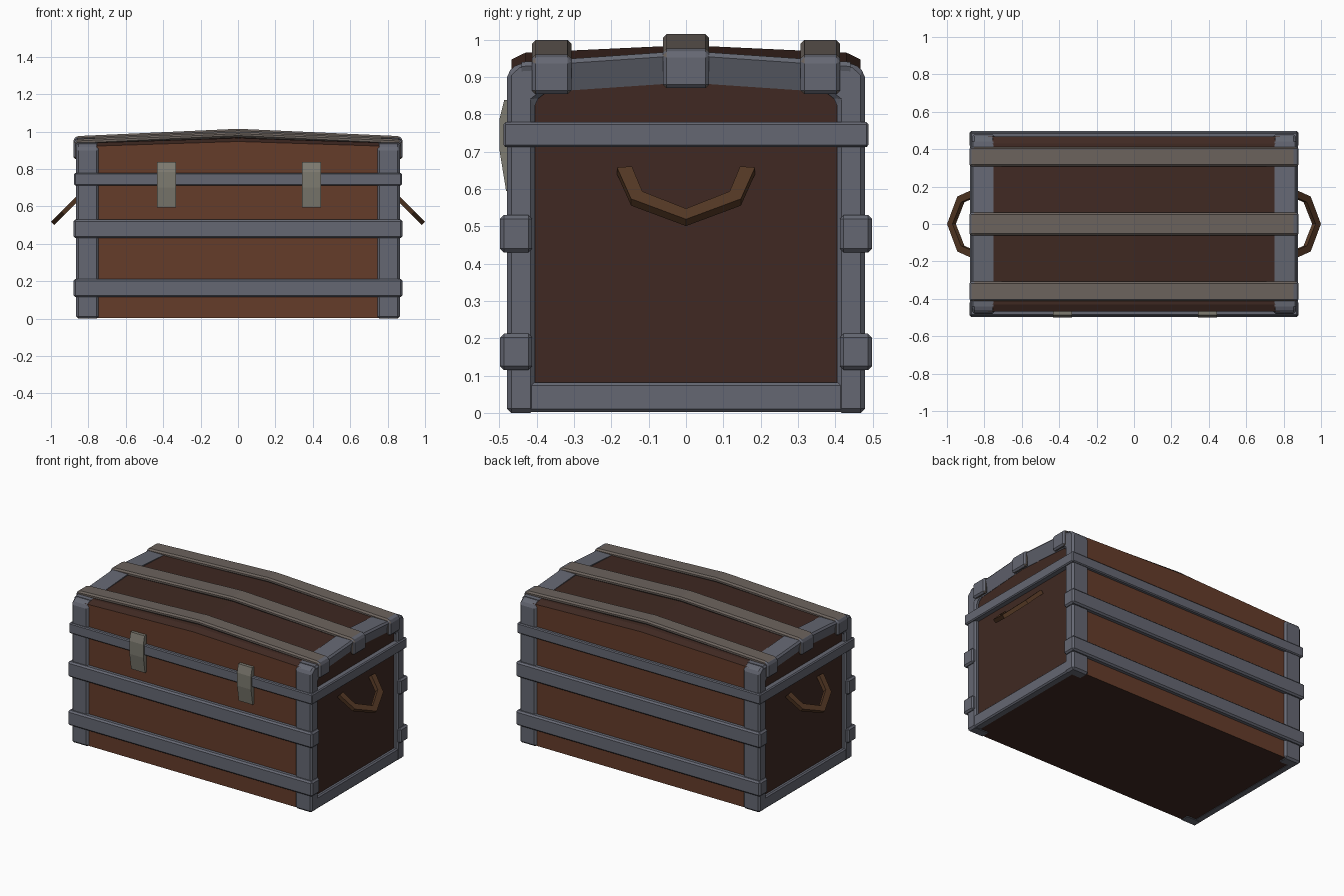
import bpy, bmesh
from mathutils import Vector

if "Cube" in bpy.data.objects:
    bpy.data.objects.remove(bpy.data.objects["Cube"])


def material(name, rgb):
    m = bpy.data.materials.new(name)
    m.diffuse_color = (*rgb, 1)
    m.use_nodes = True
    m.node_tree.nodes["Principled BSDF"].inputs["Base Color"].default_value = m.diffuse_color
    return m


WOOD = material("wood", (0.13, 0.045, 0.023))
DARK = material("dark_wood", (0.05, 0.022, 0.016))
STEEL = material("steel", (0.13, 0.137, 0.17))
STRAP = material("strap_steel", (0.15, 0.125, 0.11))
BRASS = material("hasp_metal", (0.21, 0.2, 0.165))
LEATHER = material("leather", (0.09, 0.04, 0.018))


def loft(name, rings, mat, loop=False, bevel=0.0):
    """Skin a list of equal-length rings; cap the ends unless it loops."""
    bm = bmesh.new()
    vs = [[bm.verts.new(p) for p in r] for r in rings]
    n = len(vs[0])
    for i in range(len(vs) if loop else len(vs) - 1):
        a, b = vs[i], vs[(i + 1) % len(vs)]
        for k in range(n):
            bm.faces.new((a[k], a[(k + 1) % n], b[(k + 1) % n], b[k]))
    if not loop:
        bm.faces.new(vs[0])
        bm.faces.new(vs[-1])
    bmesh.ops.recalc_face_normals(bm, faces=bm.faces)
    me = bpy.data.meshes.new(name)
    bm.to_mesh(me)
    bm.free()
    ob = bpy.data.objects.new(name, me)
    bpy.context.collection.objects.link(ob)
    me.materials.append(mat)
    if bevel:
        mod = ob.modifiers.new("chamfer", 'BEVEL')
        mod.width = bevel
        mod.segments = 1
        mod.limit_method = 'ANGLE'
    return ob


def box(name, x0, x1, y0, y1, z0, z1, mat, bevel=0.0):
    return loft(name, [[(x, y0, z0), (x, y1, z0), (x, y1, z1), (x, y0, z1)]
                       for x in (x0, x1)], mat, bevel=bevel)


# Trunk body with a lid domed along both directions
def body_ring(x, rise):
    prof = [(-.467, .004), (.467, .004), (.467, .92 + rise), (.43, .938 + rise),
            (0, .958 + rise), (-.43, .938 + rise), (-.467, .92 + rise)]
    return [(x, y, z) for y, z in prof]


body = loft("body", [body_ring(-.84, 0), body_ring(0, .027), body_ring(.84, 0)], WOOD)
body.data.materials.append(DARK)
for f in body.data.polygons:
    if abs(f.normal.x) > .9 or abs(f.normal.z) > .8:
        f.material_index = 1

# End frames: corner posts, sill and arched top rail
post = [(.405, 0), (.48, 0), (.48, .91), (.45, .937), (.37, .937), (.37, .862), (.405, .835)]
for sx, side in ((-1, "left"), (1, "right")):
    for sy, end in ((-1, "front"), (1, "back")):
        loft(f"{end}_{side}_post", [[(sx * x, sy * y, z) for y, z in post]
                                    for x in (.745, .865)], STEEL, bevel=.012)
    box(f"{side}_sill", *sorted((sx * .81, sx * .862)), -.47, .47, .002, .082, STEEL, .008)
    rail = [(.75, 0), (.86, 0), (.87, -.012), (.842, -.085), (.75, -.085)]
    loft(f"{side}_arch_rail", [[(sx * x, y, zt + z) for x, z in rail]
                               for y, zt in ((-.44, .94), (0, .97), (.44, .94))], STEEL)

    # Carry handle drooping outward: path in a plane tilted 45 degrees down
    d = Vector((sx * .72, 0, -.72))
    nrm = Vector((sx * .7, 0, .7))
    path = [(-.165, 0, -1, .1), (-.132, .105, -.75, .7), (0, .175, 0, 1),
            (.132, .105, .75, .7), (.165, 0, 1, .1)]
    rings = []
    for y, t, ry, rt in path:
        c = Vector((sx * .85, y, .65)) + d * t
        r = (Vector((0, ry, 0)) + d * rt) * .02
        h = nrm * .013
        rings.append([c + r + h, c + r - h, c - r - h, c - r + h])
    loft(f"{side}_handle", rings, LEATHER)

# Long bands across front and back
for sy, end in ((-1, "front"), (1, "back")):
    for z0, z1, lvl in ((.115, .212, "lower"), (.43, .53, "upper")):
        box(f"{end}_{lvl}_band", -.88, .88, *sorted((sy * .412, sy * .498)), z0, z1, STEEL, .01)

# Band running all round at the lid seam
loft("lid_seam_band", [[(sx * .876, sy * .489, .712), (sx * .876, sy * .489, .779),
                        (sx * .83, sy * .45, .779), (sx * .83, sy * .45, .712)]
                       for sx, sy in ((-1, -1), (1, -1), (1, 1), (-1, 1))],
     STEEL, loop=True, bevel=.006)

# Lid straps: peaked over the middle, hooked down over both ends
half = [(.88, .87), (.88, .962), (.862, .976), (0, 1.015), (0, .985), (.85, .945), (.85, .87)]
strap = half[:4] + [(-x, z) for x, z in half[2::-1]] \
    + [(-x, z) for x, z in half[:4:-1]] + half[4:]
for yc, w, dz, tag in ((-.36, .053, -.016, "front"), (0, .062, 0, "middle"),
                       (.36, .053, -.016, "back")):
    ob = loft(f"{tag}_lid_strap", [[(x, yc + s * w, z + dz) for x, z in strap]
                                   for s in (-1, 1)], STRAP, bevel=.01)
    ob.data.materials.append(STEEL)
    for f in ob.data.polygons:
        if abs(f.normal.x) > .4:
            f.material_index = 1

# Two hasps on the front
hasp = [(-.462, .595), (-.482, .595), (-.499, .7), (-.5, .785), (-.487, .838), (-.462, .838)]
for xc, tag in ((-.382, "left"), (.393, "right")):
    loft(f"{tag}_hasp", [[(xc + s * .05, y, z) for y, z in hasp] for s in (-1, 1)], BRASS)
